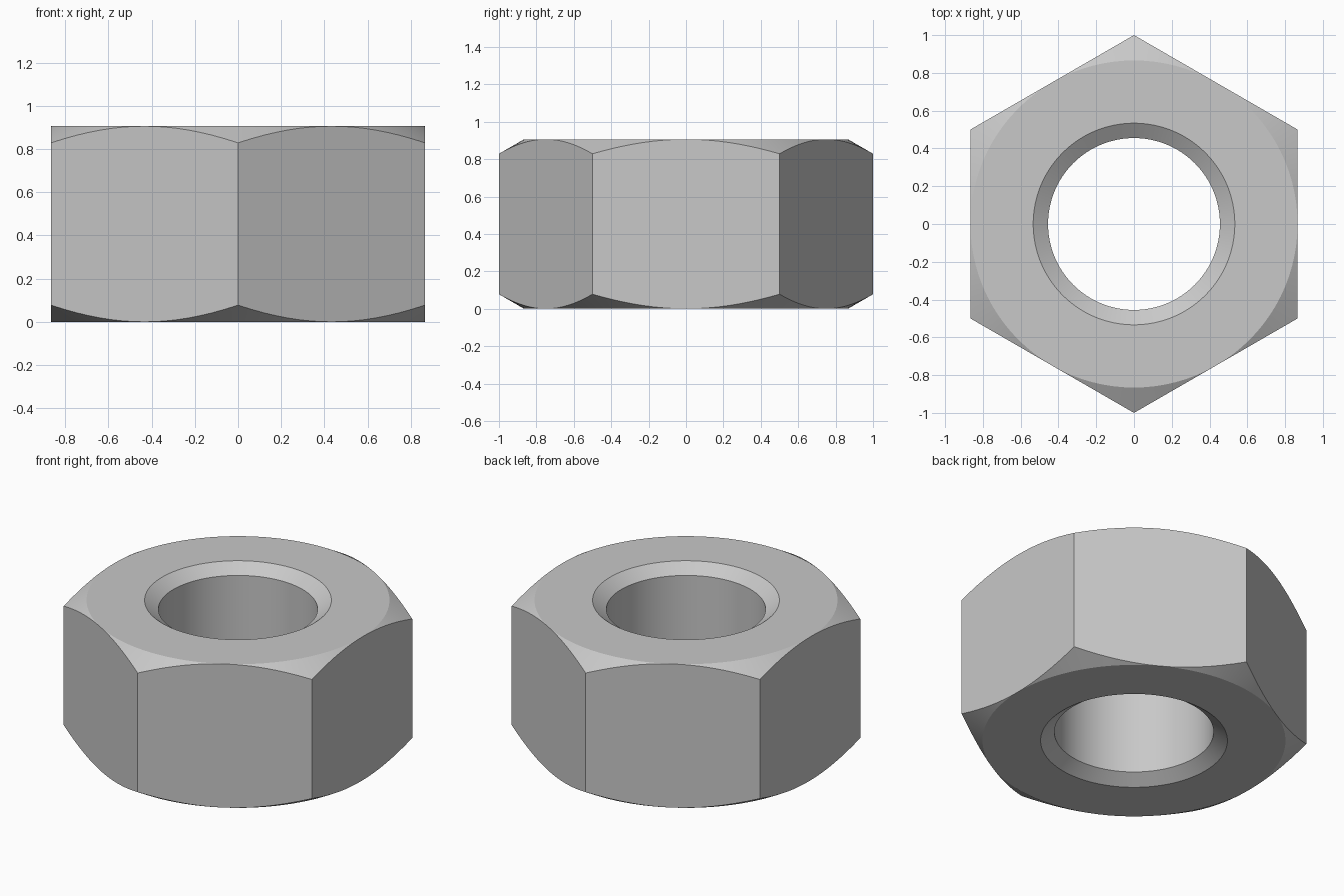
import bpy, bmesh
from math import cos, sin, tan, pi, radians

cube = bpy.data.objects.get("Cube")
if cube:
    bpy.data.objects.remove(cube, do_unlink=True)

HEIGHT = 0.906
APOTHEM = cos(pi / 6)          # centre to flat, corners at radius 1
BORE, MOUTH, MOUTH_DEPTH = 0.455, 0.534, 0.056
SEGMENTS = 96                  # multiple of 12, so corners and flats line up

steel = bpy.data.materials.new("steel grey")
steel.use_nodes = True
colour = (0.58, 0.58, 0.58, 1)
steel.diffuse_color = colour
steel.node_tree.nodes["Principled BSDF"].inputs["Base Color"].default_value = colour


def section(angle):
    """Closed (radius, z) loop through the nut wall at one angle."""
    hexagon = APOTHEM / cos((angle + pi / 6) % (pi / 3) - pi / 6)
    drop = (hexagon - APOTHEM) * tan(radians(30))
    lower = [(BORE, MOUTH_DEPTH), (MOUTH, 0), (APOTHEM, 0), (hexagon, drop)]
    return lower + [(r, HEIGHT - z) for r, z in reversed(lower)]


# Hexagonal body, corner chamfers and countersunk bore
bm = bmesh.new()
rings = []
for i in range(SEGMENTS):
    a = 2 * pi * i / SEGMENTS
    rings.append([bm.verts.new((r * cos(a), r * sin(a), z)) for r, z in section(a)])
for i, ring in enumerate(rings):
    following = rings[(i + 1) % SEGMENTS]
    for j in range(len(ring)):
        k = (j + 1) % len(ring)
        bm.faces.new((ring[j], following[j], following[k], ring[k]))
bmesh.ops.remove_doubles(bm, verts=bm.verts, dist=1e-5)
bmesh.ops.recalc_face_normals(bm, faces=bm.faces)

mesh = bpy.data.meshes.new("hex_nut")
bm.to_mesh(mesh)
bm.free()
mesh.materials.append(steel)
nut = bpy.data.objects.new("hex_nut", mesh)
bpy.context.collection.objects.link(nut)

bpy.ops.object.select_all(action="DESELECT")
nut.select_set(True)
bpy.context.view_layer.objects.active = nut
bpy.ops.object.shade_smooth_by_angle(angle=radians(20))
